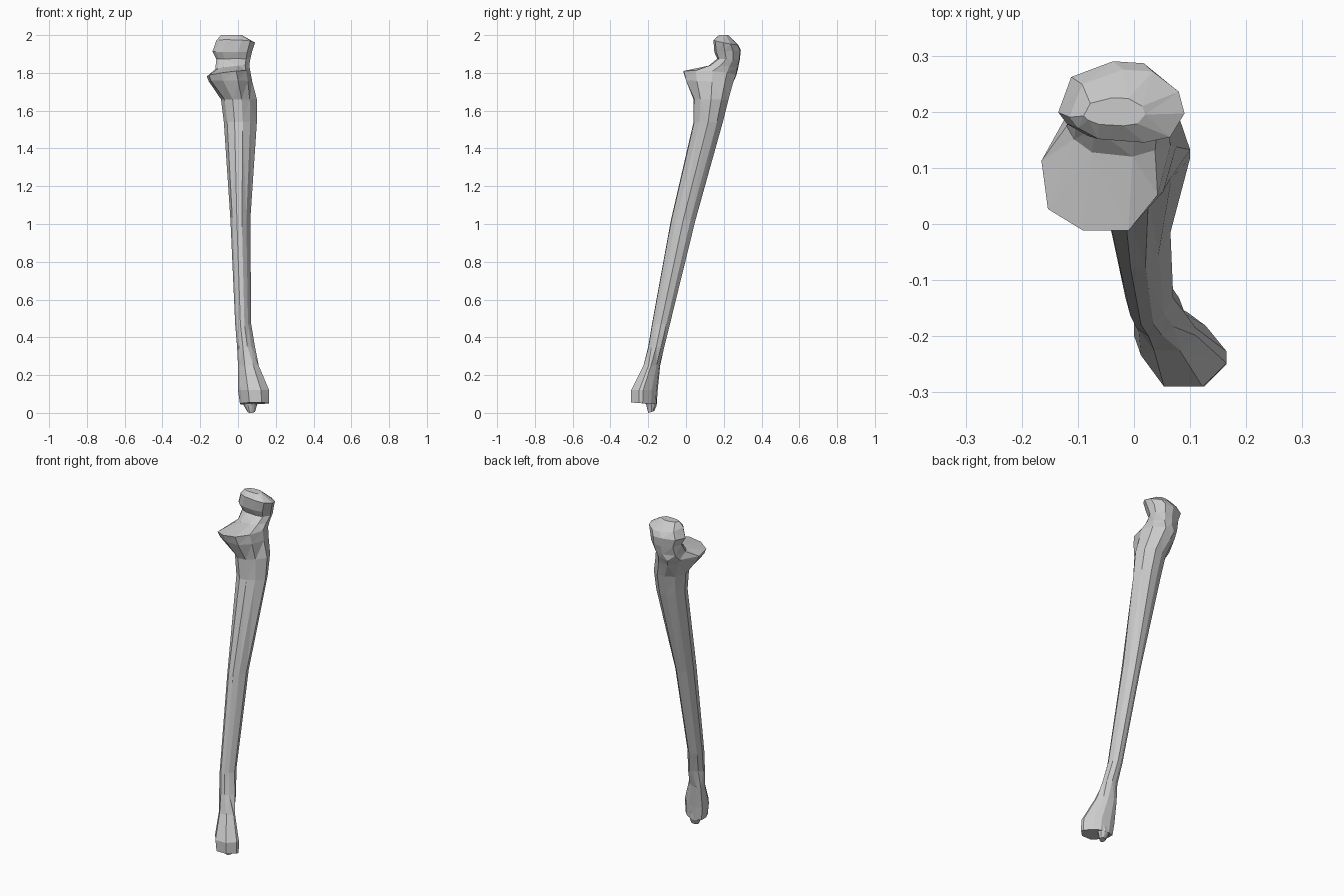
import bpy, bmesh

bone = bpy.data.materials.new("bone_grey")
bone.diffuse_color = (0.6, 0.6, 0.6, 1)

# Ten-sided cross-sections in a -1..1 box, starting at the front
SHAFT = [(-.35, -1), (.15, -.95), (.6, -.6), (1, 0), (.8, .6),
         (.3, 1), (-.2, .97), (-.7, .65), (-1, 0), (-.8, -.65)]
CORONOID = [(-.35, -1), (.35, -1), (.8, -.54), (1, .1), (.85, .65),
            (.4, 1), (-.1, 1), (-.5, .65), (-1, -.1), (-.9, -.72)]
OLECRANON = [(-.5, -.9), (.3, -1), (.75, -.85), (1, -.2), (.9, .4),
             (.45, .95), (-.07, 1), (-.78, .6), (-1, -.3), (-.85, -.6)]
HEAD = [(-.35, -1), (.48, -1), (1, -.4), (1, -.1), (.55, .55),
        (.15, .9), (-.5, 1), (-.95, .85), (-1, .3), (-.85, -.2)]


def loft(name, rings):
    """Skin rings of (section, x0, x1, y0, y1, z front, z back, roll)."""
    bm = bmesh.new()
    loops = []
    for sec, x0, x1, y0, y1, zf, zb, roll in rings:
        loops.append([bm.verts.new(((x0 + x1) / 2 + u * (x1 - x0) / 2,
                                    (y0 + y1) / 2 + v * (y1 - y0) / 2,
                                    zf + (zb - zf) * (v + 1) / 2 + roll * u))
                      for u, v in sec])
    for a, b in zip(loops, loops[1:]):
        n = len(a)
        for i in range(n):
            j = (i + 1) % n
            bm.faces.new((a[i], a[j], b[j], b[i]))
    bm.faces.new(loops[0][::-1])
    bm.faces.new(loops[-1])
    bmesh.ops.triangulate(bm, faces=bm.faces[:])
    bmesh.ops.recalc_face_normals(bm, faces=bm.faces[:])
    me = bpy.data.meshes.new(name)
    bm.to_mesh(me)
    bm.free()
    me.materials.append(bone)
    ob = bpy.data.objects.new(name, me)
    bpy.context.collection.objects.link(ob)
    return ob


# Whole forearm bone: lower head, shaft, front shelf, notch, hooked top
loft("forearm_bone", [
    (HEAD, .01, .165, -.29, -.155, .055, .045, 0),
    (HEAD, 0, .165, -.29, -.15, .12, .12, 0),
    (HEAD, 0, .11, -.225, -.137, .25, .25, 0),
    (SHAFT, -.005, .09, -.2, -.115, .35, .35, 0),
    (SHAFT, -.015, .07, -.18, -.085, .47, .47, 0),
    (SHAFT, -.04, .065, -.08, .05, 1.02, 1.02, 0),
    (SHAFT, -.075, .10, .04, .195, 1.54, 1.54, 0),
    (SHAFT, -.09, .10, .04, .225, 1.66, 1.66, 0),
    (CORONOID, -.155, .075, 0, .25, 1.76, 1.75, 0),
    (CORONOID, -.165, .065, -.012, .265, 1.805, 1.785, .015),
    (OLECRANON, -.12, .06, .12, .275, 1.835, 1.82, .01),
    (OLECRANON, -.115, .065, .165, .285, 1.875, 1.87, 0),
    (OLECRANON, -.135, .075, .15, .29, 1.91, 1.92, 0),
    (OLECRANON, -.115, .09, .145, .275, 1.975, 1.95, -.005),
    (OLECRANON, -.09, .02, .175, .225, 2.0, 2.0, 0),
])

# Small pointed process under the lower head
loft("lower_process", [
    (SHAFT, .02, .11, -.225, -.155, .08, .08, 0),
    (SHAFT, .03, .10, -.21, -.155, .04, .04, 0),
    (SHAFT, .05, .09, -.2, -.168, 0, .01, 0),
])
